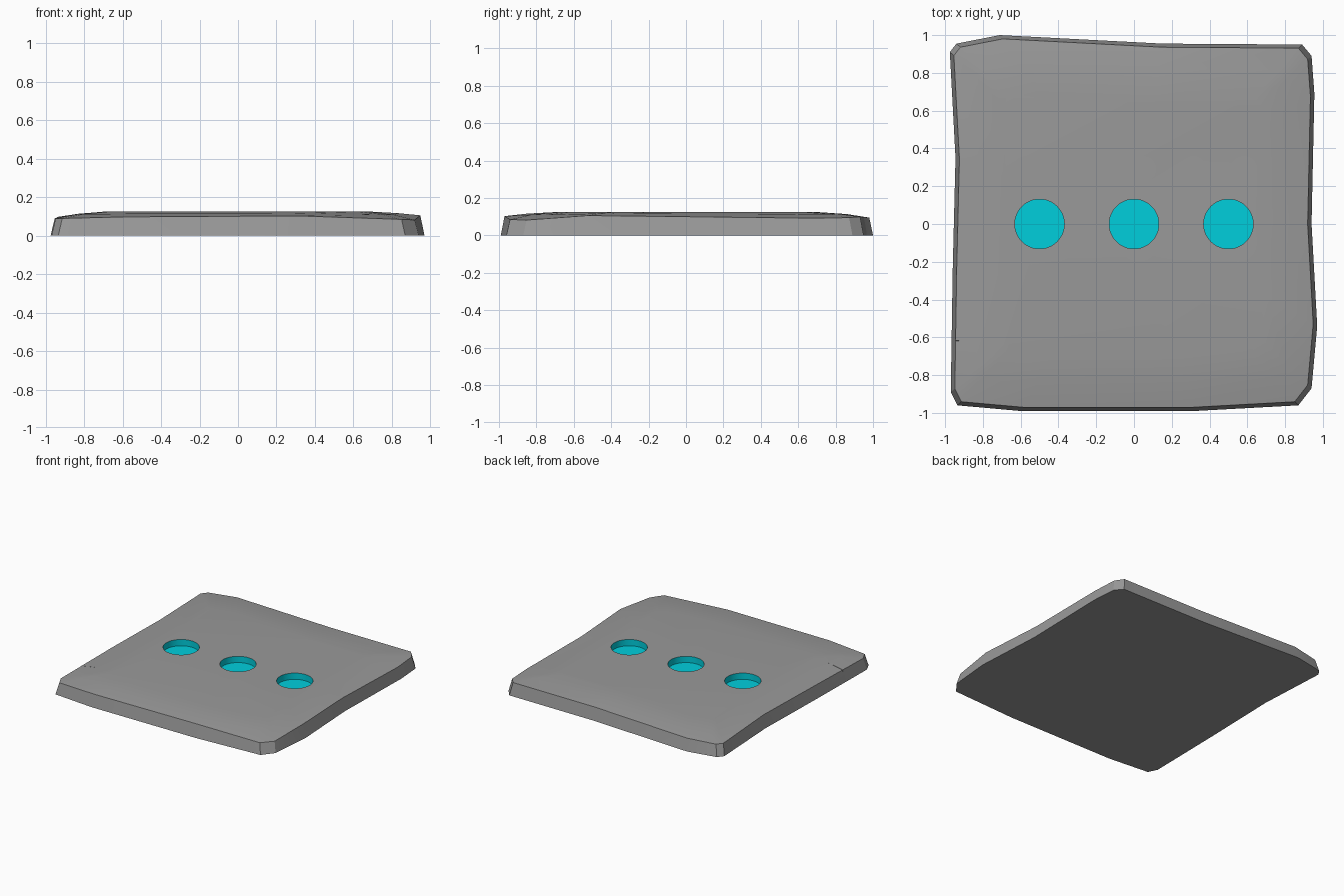
import bpy, bmesh, math

if "Cube" in bpy.data.objects:
    bpy.data.objects.remove(bpy.data.objects["Cube"])

# Worn rim: (x, y, rim height) counterclockwise from the front left corner
RIM = [(-0.97, -0.89, 0.09), (-0.935, -0.96, 0.09), (-0.60, -0.99, 0.098),
       (0.32, -0.99, 0.103), (0.87, -0.96, 0.085), (0.94, -0.87, 0.082),
       (0.97, -0.54, 0.106), (0.94, 0.0, 0.10), (0.955, 0.69, 0.092),
       (0.94, 0.89, 0.095), (0.89, 0.95, 0.10), (0.15, 0.955, 0.10),
       (-0.71, 1.0, 0.095), (-0.94, 0.955, 0.09), (-0.975, 0.91, 0.09),
       (-0.945, 0.35, 0.10), (-0.96, -0.25, 0.098)]
TOP, FLOOR, HOLE_R = 0.125, 0.075, 0.131
HOLES = (-0.5, 0.0, 0.5)


def make_object(name, rings):
    """Closed solid through a stack of equal-length rings."""
    bm = bmesh.new()
    loops = [[bm.verts.new(p) for p in ring] for ring in rings]
    n = len(loops[0])
    for a, b in zip(loops, loops[1:]):
        for i in range(n):
            j = (i + 1) % n
            bm.faces.new((a[i], a[j], b[j], b[i]))
    bm.faces.new(loops[0][::-1])
    bm.faces.new(loops[-1])
    bmesh.ops.recalc_face_normals(bm, faces=bm.faces)
    mesh = bpy.data.meshes.new(name)
    bm.to_mesh(mesh)
    bm.free()
    obj = bpy.data.objects.new(name, mesh)
    bpy.context.collection.objects.link(obj)
    return obj


# Slab: flat base, leaning sides, softly domed top
slab = make_object("stone_slab", [
    [(x, y, 0) for x, y, z in RIM],
    [(x * 0.978, y * 0.98, z) for x, y, z in RIM],
    [(x * 0.86, y * 0.86, z * 0.3 + TOP * 0.7 - 0.002) for x, y, z in RIM],
    [(x * 0.72, y * 0.70, TOP) for x, y, z in RIM]])

# Cutters: three round wells and one chipped crack in the left edge
cutters = []
for cx in HOLES:
    circle = [(cx + HOLE_R * math.cos(a), HOLE_R * math.sin(a))
              for a in (math.tau * i / 48 for i in range(48))]
    cutters.append(make_object("well_cutter", [
        [(x, y, z) for x, y in circle] for z in (FLOOR, 0.2)]))
cutters.append(make_object("crack_cutter", [
    [(-1.0, -0.605, 0.2), (-1.0, -0.62, 0.055), (-1.0, -0.64, 0.2)],
    [(-0.82, -0.617, 0.2), (-0.82, -0.62, 0.112), (-0.82, -0.622, 0.2)]]))

bpy.context.view_layer.objects.active = slab
slab.select_set(True)
for cutter in cutters:
    cutter.hide_render = True
    mod = slab.modifiers.new("cut", "BOOLEAN")
    mod.operation = "DIFFERENCE"
    mod.solver = "EXACT"
    mod.object = cutter
    bpy.ops.object.modifier_apply(modifier=mod.name)
for cutter in cutters:
    bpy.data.objects.remove(cutter)

# Cyan lining on the well walls and floors
stone = bpy.data.materials.new("stone")
stone.diffuse_color = (0.32, 0.32, 0.32, 1)
stone.use_nodes = True
stone.node_tree.nodes["Principled BSDF"].inputs["Base Color"].default_value = stone.diffuse_color
cyan = bpy.data.materials.new("cyan_glow")
cyan.diffuse_color = (0.0, 0.62, 0.72, 1)
cyan.use_nodes = True
cyan.node_tree.nodes["Principled BSDF"].inputs["Base Color"].default_value = cyan.diffuse_color
slab.data.materials.clear()
slab.data.materials.append(stone)
slab.data.materials.append(cyan)
for face in slab.data.polygons:
    pts = [slab.data.vertices[v].co for v in face.vertices]
    face.material_index = int(
        any(all(math.hypot(p.x - cx, p.y) < HOLE_R + 0.002 for p in pts)
            for cx in HOLES) and min(p.z for p in pts) < FLOOR + 0.001)

bpy.ops.object.shade_smooth_by_angle(angle=math.radians(25))
